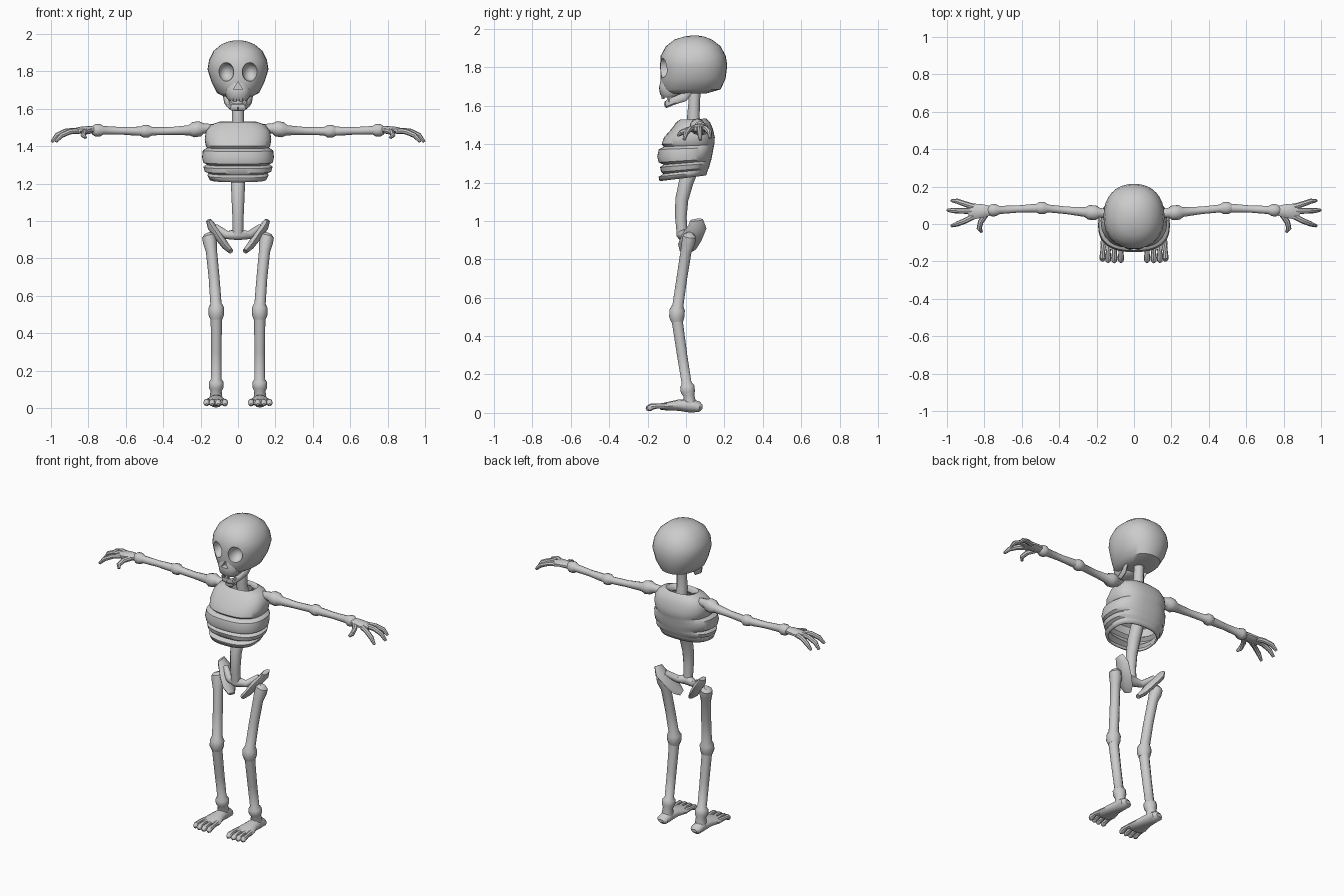
import bpy, bmesh, math
from mathutils import Vector


def make_object(name, bm, mirror=False):
    bmesh.ops.recalc_face_normals(bm, faces=bm.faces)
    mesh = bpy.data.meshes.new(name)
    bm.to_mesh(mesh)
    bm.free()
    ob = bpy.data.objects.new(name, mesh)
    bpy.context.collection.objects.link(ob)
    if mirror:
        ob.modifiers.new("Mirror", 'MIRROR')
    return ob


def skin_rings(name, rings, caps=True, mirror=False):
    bm = bmesh.new()
    loops = [[bm.verts.new(p) for p in r] for r in rings]
    n = len(loops[0])
    for a, b in zip(loops, loops[1:]):
        for i in range(n):
            j = (i + 1) % n
            bm.faces.new((a[i], a[j], b[j], b[i]))
    if caps:
        bm.faces.new(loops[0])
        bm.faces.new(loops[-1])
    return make_object(name, bm, mirror)


def tube(name, pts, ref=(0, 1, 0), sides=10, mirror=True):
    """Bone along points (x, y, z, r) or (x, y, z, thickness, width)."""
    ref = Vector(ref)
    pos = [Vector(p[:3]) for p in pts]
    rings = []
    for i, p in enumerate(pts):
        t = (pos[min(i + 1, len(pos) - 1)] - pos[max(i - 1, 0)]).normalized()
        u = ref.cross(t).normalized()
        v = t.cross(u)
        rings.append([pos[i] + u * p[3] * math.cos(a) + v * p[-1] * math.sin(a)
                      for a in (2 * math.pi * k / sides for k in range(sides))])
    return skin_rings(name, rings, mirror=mirror)


def spow(v, e):
    return math.copysign(abs(v) ** e, v)


def loft(name, rows, n=32, power=2.2, caps=True):
    """Stacked rings (z, half width, y front, y back, rise at back)."""
    rings = []
    for z, w, yf, yb, *lift in rows:
        ring = []
        for k in range(n):
            a = 2 * math.pi * k / n
            s = spow(math.sin(a), 2 / power)
            y = (yf + yb) / 2 + s * (yb - yf) / 2
            ring.append((w * spow(math.cos(a), 2 / power), y,
                         z + (lift[0] if lift else 0) * (s + 1) / 2))
        rings.append(ring)
    return skin_rings(name, rings, caps)


# skull and upper jaw
skull = loft("skull", [
    (1.665, .075, -.11, .11), (1.685, .112, -.125, .18), (1.74, .14, -.132, .206),
    (1.81, .163, -.135, .215), (1.86, .155, -.132, .207), (1.91, .13, -.105, .18),
    (1.945, .088, -.06, .135), (1.96, .05, -.01, .095), (1.966, .015, .03, .06)])
upper_jaw = loft("upper_jaw", [
    (1.643, .045, -.122, -.05), (1.66, .062, -.135, -.02),
    (1.70, .072, -.142, 0), (1.74, .06, -.132, 0)], n=20)

# eye sockets and nose hole
cutters = []
for sx in (-1, 1):
    bpy.ops.mesh.primitive_uv_sphere_add(segments=20, ring_count=12, radius=1,
                                         location=(sx * .064, -.125, 1.797))
    eye = bpy.context.object
    eye.scale = (.042, .06, .05)
    cutters.append(eye)
bpy.ops.mesh.primitive_cylinder_add(vertices=3, radius=.028, depth=.08,
                                    location=(0, -.14, 1.718),
                                    rotation=(math.pi / 2, 0, 0))
cutters.append(bpy.context.object)
for ob in (skull, upper_jaw):
    for c in cutters:
        mod = ob.modifiers.new("Hole", 'BOOLEAN')
        mod.operation, mod.object, mod.solver = 'DIFFERENCE', c, 'EXACT'
        bpy.context.view_layer.objects.active = ob
        bpy.ops.object.modifier_apply(modifier=mod.name)
for c in cutters:
    bpy.data.objects.remove(c)

# lower jaw and teeth
tube("lower_jaw", [(0, -.102, 1.608, .012, .02), (.032, -.098, 1.61, .012, .02),
                   (.052, -.065, 1.625, .012, .02), (.064, -.01, 1.645, .011, .024),
                   (.072, .02, 1.685, .01, .02)], ref=(0, 0, 1), sides=8)
tube("lower_tooth", [(.042, -.09, 1.62, .011), (.042, -.094, 1.655, .003)], sides=6)
tube("upper_tooth", [(.016, -.12, 1.655, .012), (.016, -.12, 1.635, .008)], sides=6)

# neck and spine
tube("spine", [(0, .047, 1.70, .03), (0, .043, 1.62, .03), (0, .038, 1.54, .033),
               (0, .06, 1.44, .036), (0, .05, 1.33, .038), (0, .0, 1.20, .038),
               (0, -.022, 1.11, .034), (0, -.027, 1.02, .03), (0, -.02, .93, .028)],
     mirror=False, sides=12)

# ribcage: open shell with grooves that fade out towards the back
cage = loft("ribcage", [
    (1.505, .06, 0, .085, .01), (1.528, .10, -.03, .105, .005),
    (1.515, .145, -.05, .125), (1.48, .172, -.075, .14),
    (1.435, .178, -.115, .15), (1.40, .172, -.127, .148), (1.387, .166, -.115, .147, .01),
    (1.372, .188, -.142, .144, .01), (1.335, .192, -.15, .138, .015),
    (1.305, .187, -.142, .133, .018), (1.293, .166, -.116, .13, .02),
    (1.28, .185, -.135, .126, .02), (1.255, .178, -.13, .12, .022),
    (1.245, .158, -.118, .116, .025), (1.23, .163, -.143, .112, .028),
    (1.207, .152, -.138, .105, .03)], n=40, power=2.5, caps=False)
cage.modifiers.new("Shell", 'SOLIDIFY').thickness = .012

# pelvis
tube("pelvis_wing", [(.158, .055, 1.005, .014, .034), (.14, .06, .97, .024, .048),
                     (.10, .03, .915, .024, .055), (.065, .005, .865, .02, .05),
                     (.038, -.01, .838, .014, .025)], sides=8)
tube("pelvis_bar", [(-.12, .045, .965, .02), (-.06, .0, .925, .022), (0, -.018, .93, .032),
                    (.06, .0, .925, .022), (.12, .045, .965, .02)], mirror=False)

# legs
tube("thigh_bone", [(.163, .02, .935, .018), (.157, .018, .92, .036), (.15, .012, .885, .037),
                    (.142, 0, .84, .03), (.128, -.022, .70, .029), (.118, -.042, .56, .03),
                    (.116, -.046, .535, .042), (.116, -.048, .50, .042),
                    (.116, -.046, .475, .033)])
tube("shin_bone", [(.116, -.047, .50, .034), (.116, -.043, .46, .03), (.116, -.02, .30, .028),
                   (.116, .003, .155, .027), (.116, .006, .14, .039), (.117, .01, .11, .039),
                   (.117, .015, .09, .03), (.118, .02, .04, .036)])
tube("foot", [(.118, .086, .03, .01, .018), (.118, .07, .031, .027, .036),
              (.118, .02, .038, .036, .036), (.118, -.04, .04, .029, .045),
              (.118, -.10, .034, .022, .062), (.118, -.135, .032, .015, .055)],
     ref=(1, 0, 0), sides=12)
for i, (x, tip) in enumerate([(.07, -.205), (.105, -.207), (.138, -.205), (.168, -.198)]):
    x0 = .118 + (x - .118) * .85
    tube(f"toe_{i + 1}", [(x0, -.10, .036, .016), (x, -.15, .036, .013),
                          (x, -.18, .032, .017), (x, tip + .008, .022, .015),
                          (x, tip, .018, .007)], ref=(1, 0, 0), sides=8)

# arms
tube("upper_arm", [(.13, .055, 1.495, .022), (.185, .06, 1.495, .028), (.205, .06, 1.493, .041),
                   (.24, .062, 1.488, .041), (.262, .064, 1.485, .027), (.36, .073, 1.481, .021),
                   (.46, .083, 1.48, .022), (.48, .085, 1.48, .034), (.505, .085, 1.48, .034),
                   (.525, .085, 1.48, .023)])
tube("forearm", [(.50, .085, 1.48, .024), (.54, .084, 1.48, .024), (.62, .08, 1.482, .02),
                 (.72, .075, 1.485, .023), (.738, .074, 1.485, .034),
                 (.762, .073, 1.485, .034), (.78, .072, 1.485, .022)])

# hands
tube("palm", [(.76, .072, 1.486, .02, .024), (.80, .07, 1.488, .02, .036),
              (.85, .068, 1.485, .018, .043), (.885, .066, 1.478, .012, .036)])
fingers = [[(.85, .09, 1.483), (.90, .106, 1.48), (.945, .122, 1.462), (.975, .125, 1.432)],
           [(.86, .07, 1.483), (.92, .07, 1.48), (.968, .072, 1.458), (.996, .074, 1.422)],
           [(.85, .045, 1.482), (.90, .018, 1.478), (.945, .0, 1.457), (.975, -.01, 1.424)],
           [(.79, .055, 1.483), (.82, .01, 1.475), (.828, -.025, 1.46), (.815, -.042, 1.445)]]
for i, pts in enumerate(fingers):
    radii = (.016, .015, .014, .008)
    tube("thumb" if i == 3 else f"finger_{i + 1}", [(*p, r) for p, r in zip(pts, radii)],
         ref=(0, 0, 1) if i == 3 else (0, 1, 0), sides=8)

# smooth shading with sharp edges kept
bpy.ops.object.select_all(action='SELECT')
bpy.context.view_layer.objects.active = skull
bpy.ops.object.shade_smooth_by_angle(angle=math.radians(40))
